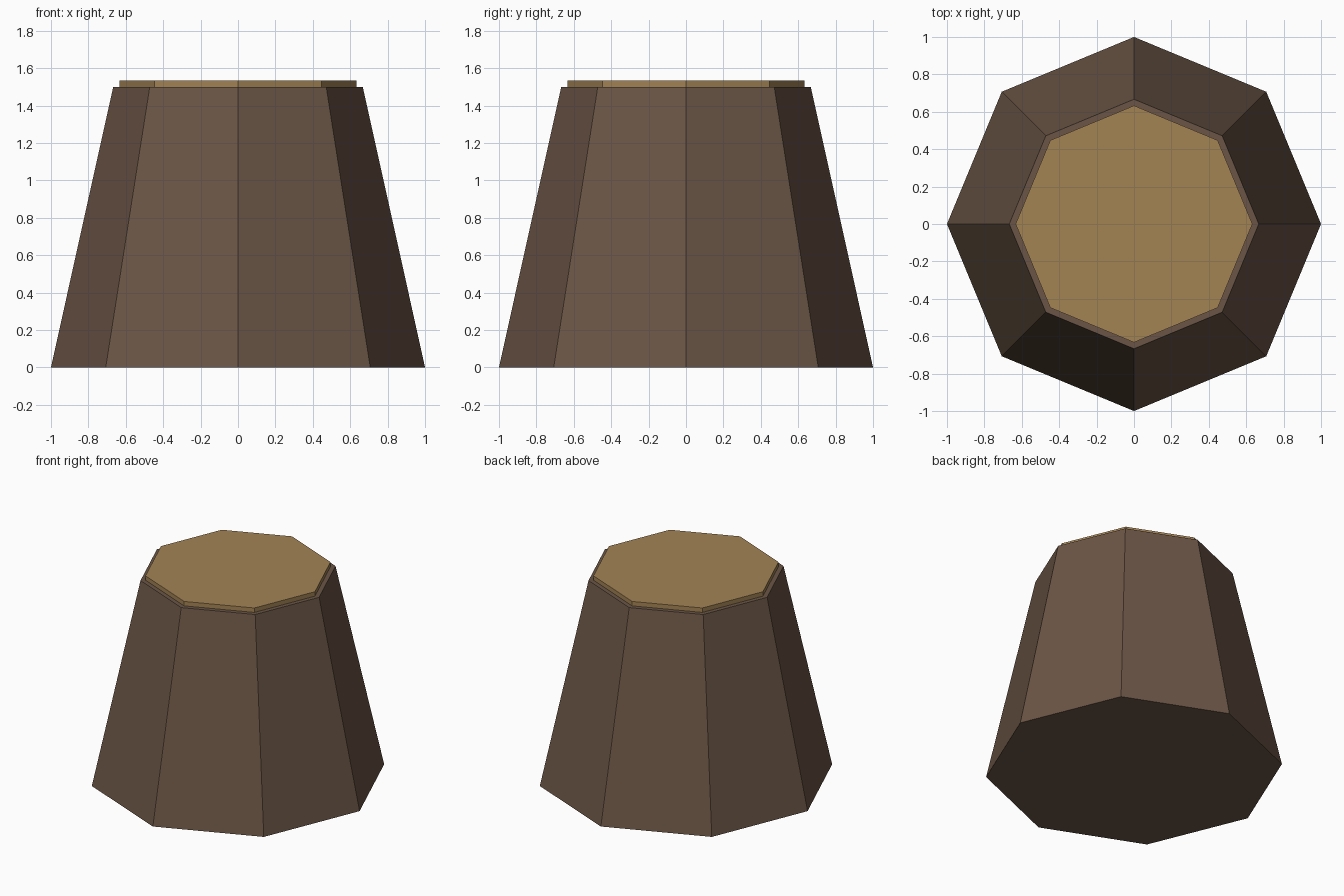
import bpy

if "Cube" in bpy.data.objects:
    bpy.data.objects.remove(bpy.data.objects["Cube"])


def linear(c):
    c /= 255
    return c / 12.92 if c <= 0.04045 else ((c + 0.055) / 1.055) ** 2.4


def material(name, rgb):
    mat = bpy.data.materials.new(name)
    mat.diffuse_color = (*[linear(c) for c in rgb], 1)
    mat.use_nodes = True
    mat.node_tree.nodes["Principled BSDF"].inputs["Base Color"].default_value = mat.diffuse_color
    return mat


def octagon(name, r_bottom, r_top, z_bottom, z_top, mat):
    # Flat-faced eight-sided frustum with corners on the axes
    bpy.ops.mesh.primitive_cone_add(
        vertices=8, radius1=r_bottom, radius2=r_top, depth=z_top - z_bottom,
        end_fill_type='NGON', location=(0, 0, (z_bottom + z_top) / 2))
    obj = bpy.context.object
    obj.name = name
    obj.data.materials.append(mat)
    return obj


bark = material("dark brown bark", (106, 85, 69))
wood = material("tan cut wood", (163, 131, 84))

# Tapered stump body
octagon("stump_body", 1.0, 0.667, 0.0, 1.5, bark)

# Thin cut surface, sunk slightly into the body
octagon("cut_top", 0.633, 0.633, 1.467, 1.533, wood)
